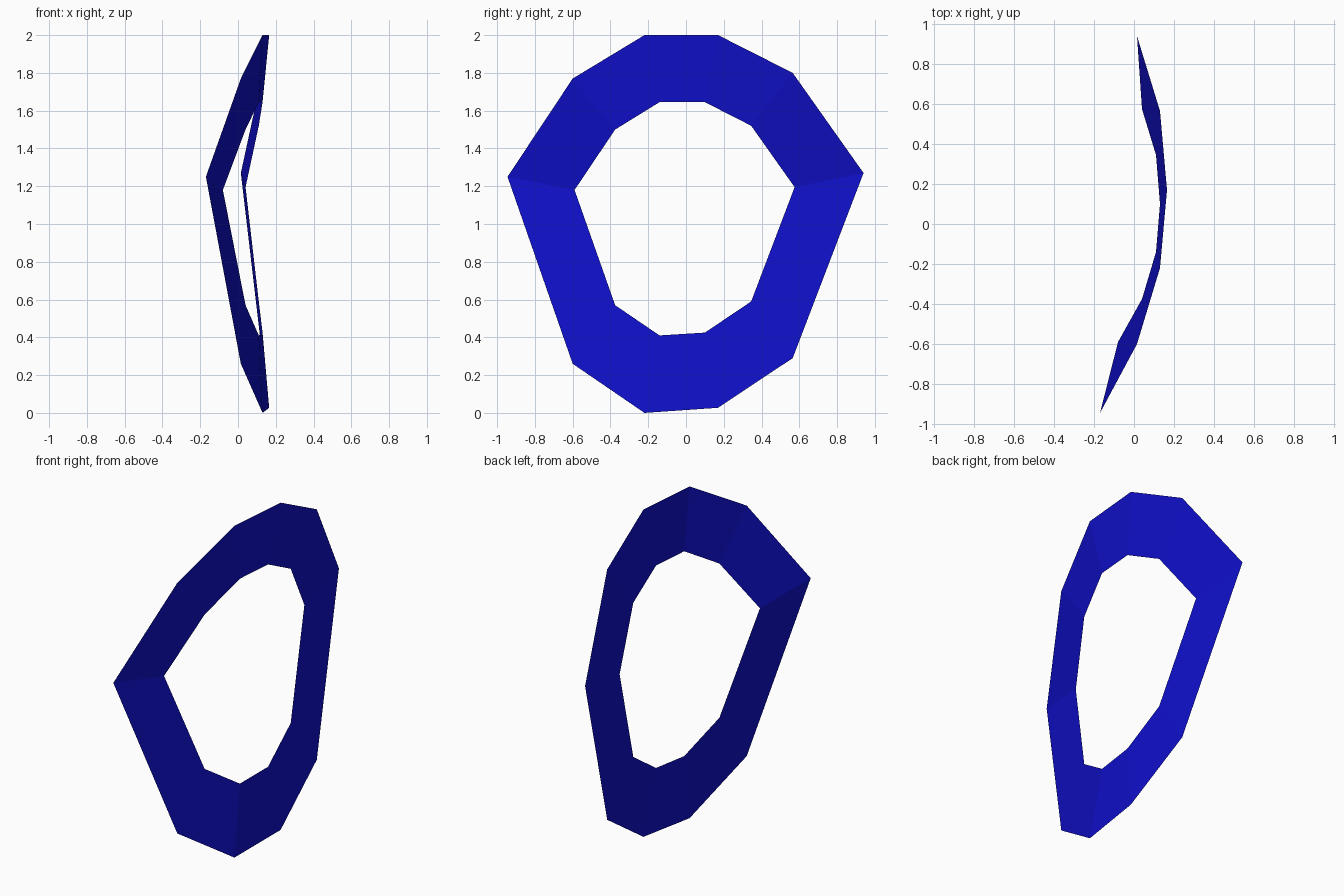
import bpy, bmesh

# rim corners as (x, y, z), going round from the top
outer = [(0.13, -0.22, 2.0), (0.165, 0.17, 2.0), (0.13, 0.565, 1.80), (0.015, 0.94, 1.27),
         (0.13, 0.565, 0.29), (0.165, 0.17, 0.027), (0.13, -0.22, 0.0), (0.015, -0.60, 0.26),
         (-0.17, -0.945, 1.25), (0.015, -0.60, 1.77)]
inner = [(0.11, -0.14, 1.645), (0.13, 0.10, 1.645), (0.11, 0.345, 1.52), (0.04, 0.575, 1.195),
         (0.11, 0.345, 0.59), (0.13, 0.10, 0.425), (0.11, -0.14, 0.41), (0.04, -0.375, 0.57),
         (-0.08, -0.59, 1.18), (0.04, -0.375, 1.50)]

# curved flat-faced ring bridging the two rims, normals facing +x
bm = bmesh.new()
a = [bm.verts.new(p) for p in outer]
b = [bm.verts.new(p) for p in inner]
n = len(a)
for i in range(n):
    j = (i + 1) % n
    f = bm.faces.new((a[i], b[i], b[j], a[j]))
    f.normal_update()
    if f.normal.x < 0:
        f.normal_flip()
mesh = bpy.data.meshes.new("curved_ring")
bm.to_mesh(mesh)
bm.free()
ring = bpy.data.objects.new("curved_ring", mesh)
bpy.context.collection.objects.link(ring)

# blue material
blue = bpy.data.materials.new("blue")
blue.diffuse_color = (0.005, 0.005, 0.6, 1)
mesh.materials.append(blue)
